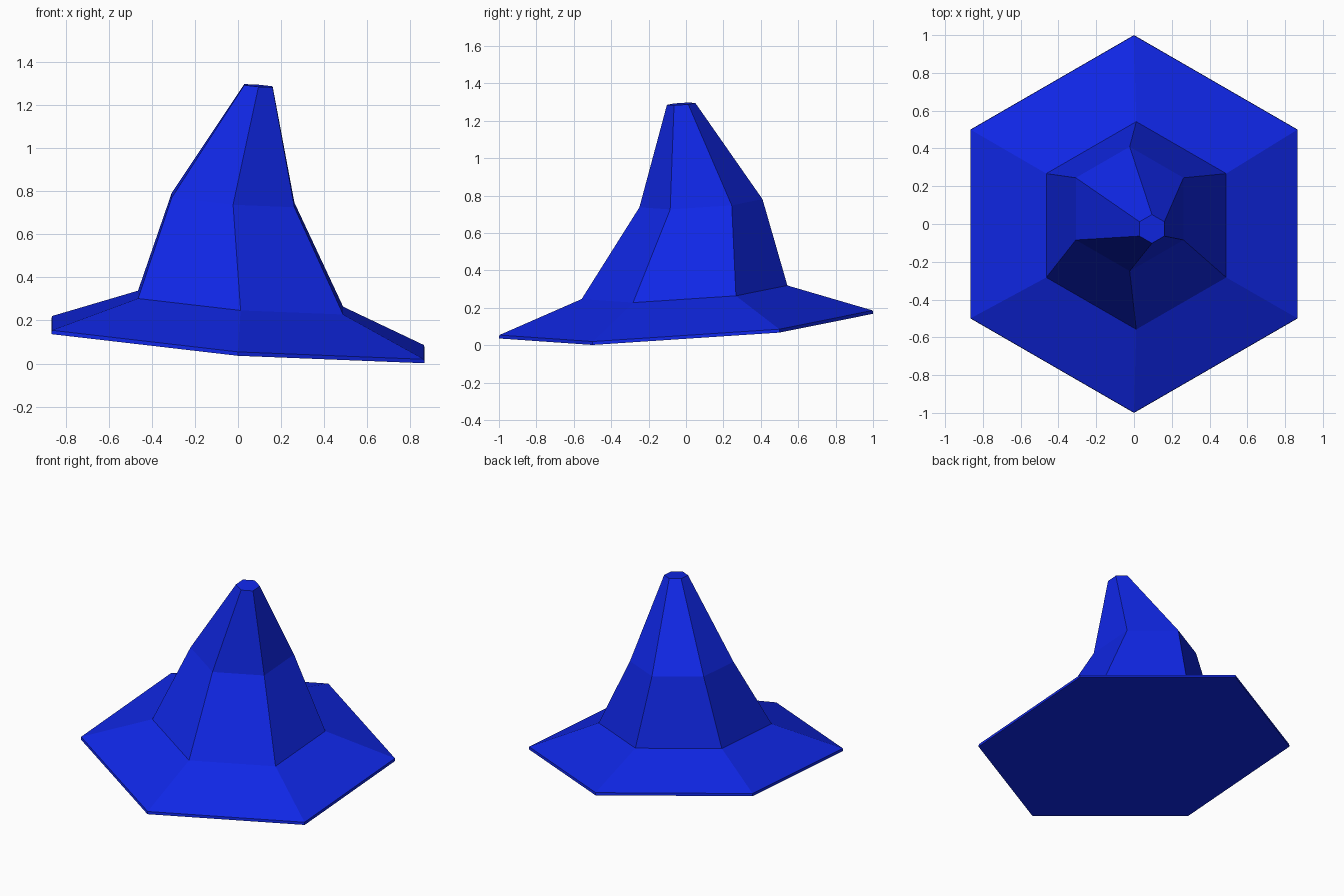
import bpy
import bmesh
from math import cos, sin, radians

cube = bpy.data.objects.get("Cube")
if cube:
    bpy.data.objects.remove(cube, do_unlink=True)

SIDES = 6
TILT_X, TILT_Y = -0.078, 0.066  # slope of every ring of the hat

felt = bpy.data.materials.new("blue_felt")
felt.use_nodes = True
blue = (0.005, 0.02, 0.8, 1)
felt.diffuse_color = blue
felt.node_tree.nodes["Principled BSDF"].inputs["Base Color"].default_value = blue


def loft(name, rings, cap_bottom=False, cap_top=False):
    """Skin tilted hexagons given as (centre x, centre y, height at centre, radius)."""
    bm = bmesh.new()
    loops = []
    for cx, cy, cz, r in rings:
        loop = []
        for i in range(SIDES):
            a = radians(90 + 360 * i / SIDES)
            dx, dy = r * cos(a), r * sin(a)
            loop.append(bm.verts.new((cx + dx, cy + dy, cz + TILT_X * dx + TILT_Y * dy)))
        loops.append(loop)
    for low, high in zip(loops, loops[1:]):
        for i in range(SIDES):
            j = (i + 1) % SIDES
            bm.faces.new((low[i], low[j], high[j], high[i]))
    if cap_bottom:
        bm.faces.new(loops[0][::-1])
    if cap_top:
        bm.faces.new(loops[-1])
    mesh = bpy.data.meshes.new(name)
    bm.to_mesh(mesh)
    bm.free()
    mesh.materials.append(felt)
    obj = bpy.data.objects.new(name, mesh)
    bpy.context.collection.objects.link(obj)
    return obj


# Ring where the crown meets the brim
seam = (0.012, -0.008, 0.283, 0.55)

# Wide brim with a thin edge and a flat underside
loft("brim", [(0, 0, 0.102, 1), (0, 0, 0.12, 0.998), seam], cap_bottom=True)

# Crooked crown with a blunt tip
loft("crown", [seam, (-0.023, 0.08, 0.759, 0.329), (0.095, -0.026, 1.29, 0.076)],
     cap_top=True)
